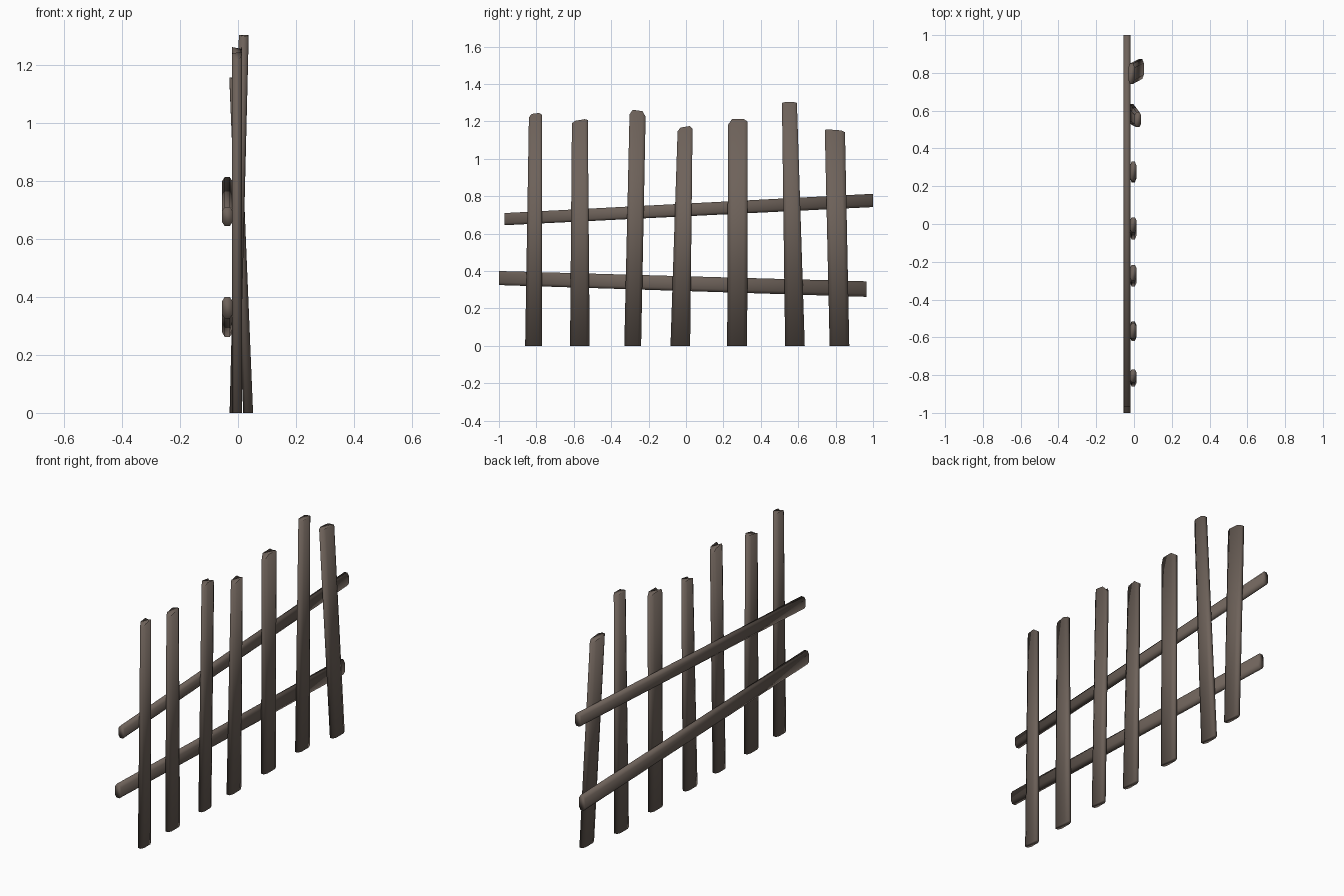
import bpy, bmesh

if "Cube" in bpy.data.objects:
    bpy.data.objects.remove(bpy.data.objects["Cube"])

wood = bpy.data.materials.new("weathered brown wood")
wood.diffuse_color = (0.155, 0.122, 0.102, 1)
wood.use_nodes = True
wood.node_tree.nodes["Principled BSDF"].inputs["Base Color"].default_value = wood.diffuse_color

# chamfered plank section: (across -1..1, depth -1..1)
SECTION = [(-1, -.5), (-.6, -1), (.6, -1), (1, -.5), (1, .5), (.6, 1), (-.6, 1), (-1, .5)]


def loft(name, ring_a, ring_b):
    bm = bmesh.new()
    a = [bm.verts.new(p) for p in ring_a]
    b = [bm.verts.new(p) for p in ring_b]
    n = len(a)
    for i in range(n):
        j = (i + 1) % n
        bm.faces.new((a[i], a[j], b[j], b[i]))
    bm.faces.new(a[::-1])
    bm.faces.new(b)
    bmesh.ops.recalc_face_normals(bm, faces=bm.faces)
    for f in bm.faces:
        f.smooth = True
    me = bpy.data.meshes.new(name)
    bm.to_mesh(me)
    bm.free()
    me.materials.append(wood)
    bpy.context.collection.objects.link(bpy.data.objects.new(name, me))


def mix(lo, hi, t):
    return lo + (hi - lo) * (t + 1) / 2


# pickets: bottom y range, top y range, bottom x, top x, top heights left to right
HALF = 0.017
PICKETS = [
    (-.86, -.77, -.84, -.77, -.004, -.004, (1.22, 1.24, 1.245, 1.235)),
    (-.62, -.515, -.61, -.525, -.004, -.004, (1.19, 1.203, 1.212, 1.208)),
    (-.33, -.24, -.302, -.216, -.004, -.004, (1.238, 1.262, 1.255, 1.226)),
    (-.083, .022, -.045, .035, -.004, -.004, (1.147, 1.167, 1.175, 1.162)),
    (.22, .327, .225, .33, -.004, -.004, (1.183, 1.212, 1.213, 1.198)),
    (.53, .635, .513, .593, -.012, .02, (1.299, 1.303, 1.303, 1.299)),
    (.768, .873, .742, .85, .035, -.013, (1.155, 1.157, 1.152, 1.143)),
]
for k, (b0, b1, t0, t1, xb, xt, hs) in enumerate(PICKETS):
    height = dict(zip((-1, -.6, .6, 1), hs))
    loft("picket_%d" % (k + 1),
         [(xb + d * HALF, mix(b0, b1, s), 0) for s, d in SECTION],
         [(xt + d * HALF, mix(t0, t1, s), height[s]) for s, d in SECTION])

# rails on the back: left end (y, z low, z high), right end
RAILS = [
    ("upper_rail", (-.97, .645, .71), (1.0, .742, .813)),
    ("lower_rail", (-1.0, .325, .40), (.965, .262, .345)),
]
for name, (ya, la, ha), (yb, lb, hb) in RAILS:
    loft(name,
         [(-.037 + d * .018, ya, mix(la, ha, s)) for s, d in SECTION],
         [(-.037 + d * .018, yb, mix(lb, hb, s)) for s, d in SECTION])
